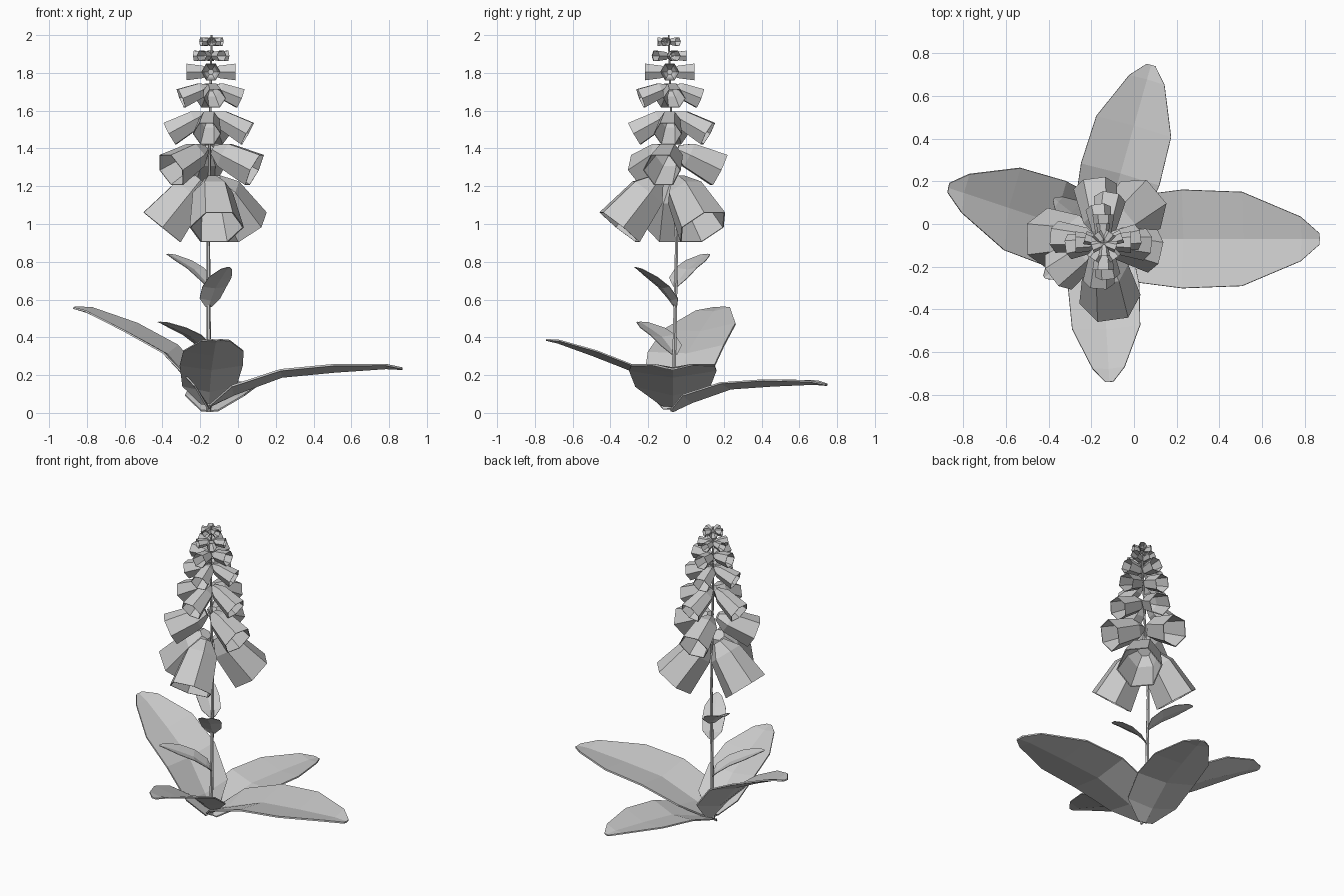
import bpy, bmesh, math
from mathutils import Vector, Matrix

if "Cube" in bpy.data.objects:
    bpy.data.objects.remove(bpy.data.objects["Cube"], do_unlink=True)

GREY = (0.6, 0.6, 0.6, 1)
grey = bpy.data.materials.new("pale_grey")
grey.use_nodes = True
grey.diffuse_color = GREY
grey.node_tree.nodes["Principled BSDF"].inputs["Base Color"].default_value = GREY


def finish(bm, name):
    bmesh.ops.recalc_face_normals(bm, faces=bm.faces)
    mesh = bpy.data.meshes.new(name)
    bm.to_mesh(mesh)
    bm.free()
    mesh.materials.append(grey)
    obj = bpy.data.objects.new(name, mesh)
    bpy.context.collection.objects.link(obj)
    return obj


def bridge(bm, rings, closed):
    """Join rows of vertices with quads."""
    for a, b in zip(rings, rings[1:]):
        n = len(a)
        for i in range(n if closed else n - 1):
            j = (i + 1) % n
            bm.faces.new((a[i], a[j], b[j], b[i]))


def ring(bm, centre, u, v, radius, sides=6):
    steps = [math.tau * i / sides for i in range(sides)]
    return [bm.verts.new(centre + radius * (u * math.cos(t) + v * math.sin(t))) for t in steps]


# Gently curved stem
STEM = [Vector(p) for p in ((-.155, -.07, .01), (-.155, -.06, .4), (-.157, -.05, .9),
                            (-.15, -.075, 1.45), (-.14, -.092, 2))]


def stem_at(z):
    for a, b in zip(STEM, STEM[1:]):
        if z <= b.z:
            return a.lerp(b, (z - a.z) / (b.z - a.z))
    return STEM[-1].copy()


bm = bmesh.new()
rings = [ring(bm, p, Vector((1, 0, 0)), Vector((0, 1, 0)), .013 - .004 * p.z) for p in STEM]
bridge(bm, rings, True)
bm.faces.new(rings[0])
bm.faces.new(rings[-1])
finish(bm, "stem")

# Leaf stations: position along, half width, bow of midrib, lift of edges
STATIONS = ((0, .055, 0, .005), (.13, .19, .035, .045), (.39, .222, .078, .035),
            (.66, .212, .052, .035), (.92, .1, .02, .018), (1, .025, 0, .004))


def leaf(name, base, tip, bend=1, turn=0):
    """Leaf from base to tip; bend scales the bow, turn swings the width."""
    base, tip = Vector(base), Vector(tip)
    chord = tip - base
    length = chord.length
    along = chord.normalized()
    side = Vector((0, 0, 1)).cross(along).normalized()
    up = along.cross(side)
    side.rotate(Matrix.Rotation(math.radians(turn), 3, up))
    bm = bmesh.new()
    rows = []
    for t, half, bow, lift in STATIONS:
        mid = base + length * (along * t + up * bow * bend)
        edge = length * up * lift
        rows.append([bm.verts.new(mid + edge * abs(s) + side * s * half * length)
                     for s in (-1, 0, 1)])
    bridge(bm, rows, False)
    obj = finish(bm, name)
    solid = obj.modifiers.new("thickness", 'SOLIDIFY')
    solid.thickness = .01 * length
    solid.offset = 0


# Basal rosette
leaf("base_leaf_left", (-.15, -.07, .035), (.87, -.07, .232))
leaf("base_leaf_back", (-.15, -.07, .008), (.08, .745, .147))
leaf("base_leaf_front", (-.155, -.07, .045), (-.115, -.74, .385))
leaf("base_leaf_right", (-.15, -.07, .02), (-.87, .17, .555), 1.4, 9)

# Small stem leaves
leaf("stem_leaf_lower", stem_at(.31), (-.42, -.25, .48))
leaf("stem_leaf_middle", stem_at(.56), (-.05, -.27, .77))
leaf("stem_leaf_upper", stem_at(.67), (-.375, .12, .84))

# Bell profile: distance along, radius; outside then back down the inside
BELL = ((0, .28), (.27, .74), (1, 1), (1, .95), (.3, .68), (.1, .3))


def bell(bm, z, angle, offset, tilt, length, radius):
    out = Vector((math.cos(angle), math.sin(angle), 0))
    side = Vector((-out.y, out.x, 0))
    axis = Matrix.Rotation(tilt, 3, side) @ out
    up = axis.cross(side)
    start = stem_at(z) + out * offset
    rings = [ring(bm, start + axis * d * length, side, up, r * radius) for d, r in BELL]
    bridge(bm, rings, True)
    bm.faces.new(rings[0])
    bm.faces.new(rings[-1])


# Flower tiers: directions with offsets, height, droop, length, mouth radius
TIERS = ((((40, .035), (181, .045), (278, .085)), 1.235, 51, .325, .145),
         (((97, .025), (217, .03), (347, .02)), 1.395, 26, .25, .103),
         (((355, .015), (80, .015), (175, .03), (265, .01)), 1.58, 29, .21, .075),
         (((8, .01), (98, .01), (188, .01), (278, .01)), 1.725, 22, .16, .06),
         (((0, .01), (90, .01), (180, .01), (270, .01)), 1.805, 0, .12, .051),
         (tuple((20 + 72 * k, .006) for k in range(5)), 1.89, 0, .085, .032),
         (tuple((55 + 72 * k, .004) for k in range(5)), 1.965, 0, .055, .027))

for i, (bells, z, droop, length, radius) in enumerate(TIERS, 1):
    bm = bmesh.new()
    for angle, offset in bells:
        bell(bm, z, math.radians(angle), offset, math.radians(droop), length, radius)
    finish(bm, f"flower_tier_{i}")
